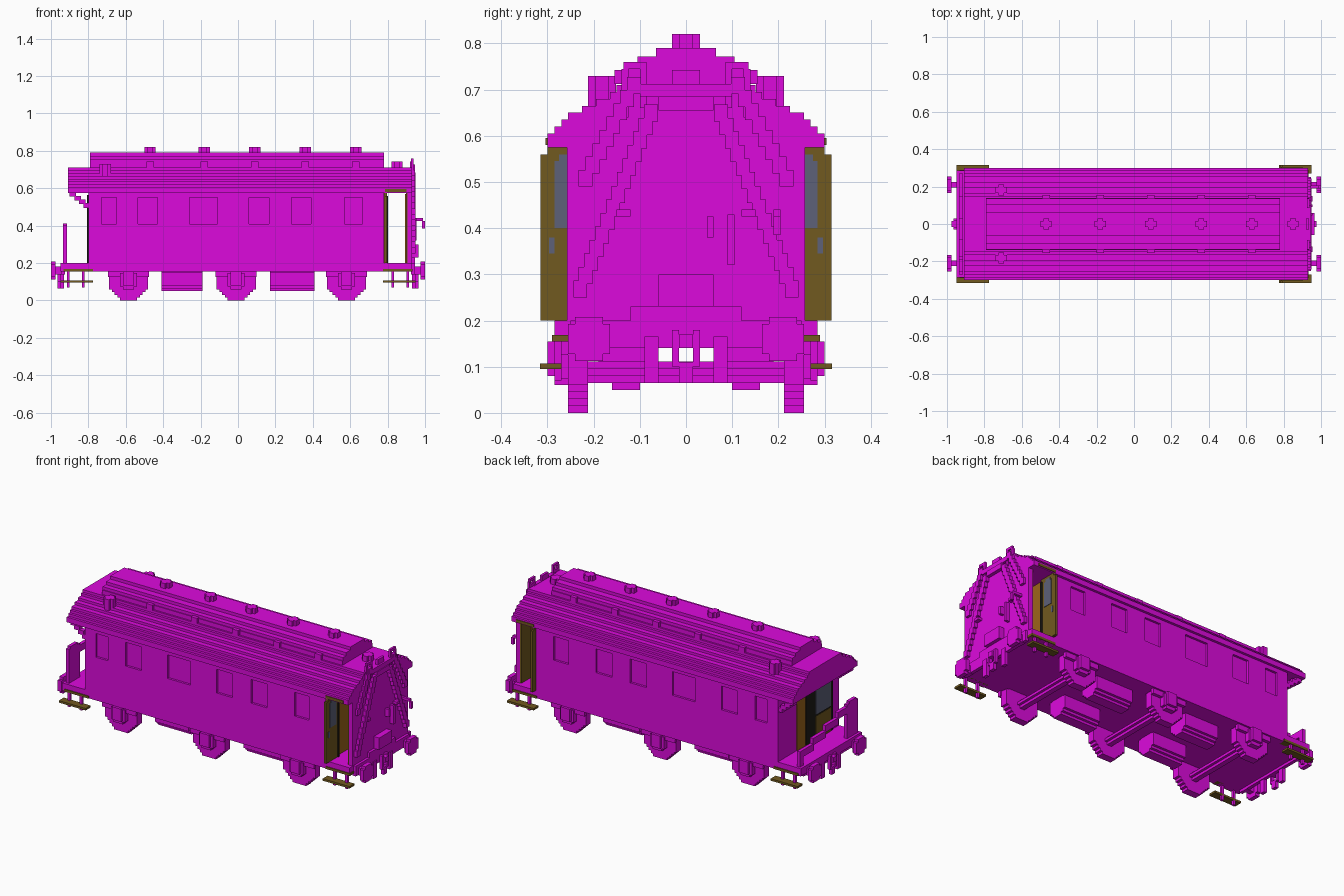
import bpy
import bmesh
import math
from mathutils import Vector

if "Cube" in bpy.data.objects:
    bpy.data.objects.remove(bpy.data.objects["Cube"], do_unlink=True)

VOXEL = 0.015


def make_material(name, red, green, blue):
    material = bpy.data.materials.new(name)
    material.use_nodes = True
    colour = (red, green, blue, 1)
    material.diffuse_color = colour
    material.node_tree.nodes["Principled BSDF"].inputs["Base Color"].default_value = colour
    return material


MAGENTA = make_material("magenta paint", 0.72, 0.003, 0.72)
BROWN = make_material("olive brown wood", 0.165, 0.1, 0.014)
ORANGE = make_material("orange brown wood", 0.34, 0.13, 0.01)
GLASS = make_material("blue grey glass", 0.11, 0.12, 0.19)
DARK = make_material("dark frame", 0.012, 0.01, 0.008)


def build(name, boxes, material=MAGENTA, mirror_x=False, mirror_y=False):
    """Join axis-aligned boxes (x0, x1, y0, y1, z0, z1) into one object."""
    bm = bmesh.new()
    for sx in ((1, -1) if mirror_x else (1,)):
        for sy in ((1, -1) if mirror_y else (1,)):
            for x0, x1, y0, y1, z0, z1 in boxes:
                cube = bmesh.ops.create_cube(bm, size=1)
                size = Vector((x1 - x0, y1 - y0, z1 - z0))
                centre = Vector((sx * (x0 + x1) / 2, sy * (y0 + y1) / 2, (z0 + z1) / 2))
                for vert in cube["verts"]:
                    vert.co = vert.co * size + centre
    mesh = bpy.data.meshes.new(name)
    bm.to_mesh(mesh)
    bm.free()
    mesh.materials.append(material)
    part = bpy.data.objects.new(name, mesh)
    bpy.context.collection.objects.link(part)


def disc_rows(radius):
    """Rows of a blocky disc as (half width, low, high)."""
    rows = max(2, round(2 * radius / VOXEL))
    step = 2 * radius / rows
    for row in range(rows):
        low = -radius + row * step
        middle = low + step / 2
        half = math.sqrt(radius ** 2 - middle ** 2)
        yield max(VOXEL / 2, round(half / VOXEL) * VOXEL), low, low + step


def disc_x(x0, x1, y, z, radius):
    return [(x0, x1, y - half, y + half, z + low, z + high)
            for half, low, high in disc_rows(radius)]


def disc_y(x, y0, y1, z, radius):
    return [(x - half, x + half, y0, y1, z + low, z + high)
            for half, low, high in disc_rows(radius)]


def stair_line(x0, x1, start, end, width=0.03):
    """Blocky sloping bar in the y-z plane."""
    (ya, za), (yb, zb) = start, end
    count = max(2, round(abs(zb - za) / (2 * VOXEL)))
    rise = (zb - za) / count
    boxes = []
    for i in range(count):
        y = ya + (yb - ya) * (i + 0.5) / count
        z = za + rise * i
        boxes.append((x0, x1, y - width / 2, y + width / 2, z, z + rise + VOXEL / 2))
    return boxes


# Saloon body with recessed windows
SILL, HEAD, EAVES, BASE, FLOOR = 0.41, 0.55, 0.6, 0.155, 0.2
BACK, FRONT, SIDE, INNER = -0.8, 0.78, 0.285, 0.272
build("saloon_core", [(BACK, FRONT, -INNER, INNER, BASE, EAVES)])
windows = [(-0.73, -0.65), (-0.535, -0.43), (-0.26, -0.11),
           (0.06, 0.165), (0.285, 0.39), (0.57, 0.665)]
skin = [(BACK, FRONT, INNER, SIDE, BASE, SILL), (BACK, FRONT, INNER, SIDE, HEAD, EAVES)]
edge = BACK
for left, right in windows + [(FRONT, FRONT)]:
    skin.append((edge, left, INNER, SIDE, SILL, HEAD))
    edge = right
build("side_walls", skin, mirror_y=True)

# Entrance vestibule with open sides
build("vestibule_floor", [(FRONT, 0.93, -SIDE, SIDE, BASE, FLOOR)])
build("vestibule_end_wall", [(0.905, 0.93, -0.258, 0.258, BASE, EAVES)])
build("vestibule_lintel", [(FRONT, 0.93, -SIDE, SIDE, 0.585, EAVES)])
build("partition", [(FRONT, 0.786, -0.2, 0.2, FLOOR, 0.585)], ORANGE)
build("vestibule_lining", [(0.897, 0.905, -0.255, 0.255, FLOOR, 0.585)], BROWN)
build("lining_panel", [(0.894, 0.897, -0.17, 0.17, FLOOR, 0.57)], ORANGE)

# Open side doors with glazing
build("side_door", [(0.782, 0.797, 0.2, 0.315, FLOOR, 0.56),
                    (0.782, 0.797, 0.2, 0.3, 0.56, 0.575)], BROWN, mirror_y=True)
build("side_door_glass", [(0.796, 0.8, 0.225, 0.285, 0.4, 0.545),
                          (0.796, 0.8, 0.24, 0.275, 0.545, 0.56),
                          (0.796, 0.8, 0.285, 0.297, 0.345, 0.38)], GLASS, mirror_y=True)
build("side_door_frame", [(0.797, 0.801, 0.195, 0.21, FLOOR, 0.56)], DARK, mirror_y=True)
build("door_head", [(0.785, 0.9, 0.26, 0.304, 0.58, 0.595)], BROWN, mirror_y=True)

# Stepped roof and raised clerestory
half_widths = [0.3, 0.3, 0.285, 0.27, 0.255, 0.225, 0.195, 0.165, 0.15]
build("roof", [(-0.91, 0.93, -half, half, 0.575 + i * VOXEL, 0.575 + (i + 1) * VOXEL)
               for i, half in enumerate(half_widths)])
clerestory = [0.14, 0.14, 0.135, 0.105, 0.065]
build("clerestory", [(-0.79, FRONT, -half, half, 0.7 + i * 0.018, 0.7 + (i + 1) * 0.018)
                     for i, half in enumerate(clerestory)])
vent_spots = [-0.47, -0.18, 0.09, 0.36, 0.63]


def cross(x, y, low, high):
    return [(x - 0.03, x + 0.03, y - VOXEL, y + VOXEL, low, high),
            (x - VOXEL, x + VOXEL, y - 0.03, y + 0.03, low, high)]


vents = [box for x in vent_spots for box in cross(x, 0, 0.78, 0.82)]
build("roof_vents", vents + cross(0.85, 0, 0.7, 0.742))
build("clerestory_lights", [(x - 0.02, x + 0.02, 0.13, 0.155, 0.712, 0.742)
                            for x in vent_spots], mirror_y=True)
build("chimneys", cross(-0.71, 0.182, 0.65, 0.73), mirror_y=True)

# Open end platform, roof brackets and railing
build("platform", [(-0.95, BACK, -SIDE, SIDE, BASE, FLOOR)])
build("roof_brackets", [(-0.9 + i * 0.025, -0.865 + i * 0.025, 0.25, 0.28,
                         0.555 - i * 0.02, 0.58 - i * 0.02) for i in range(4)],
      mirror_y=True)
build("platform_railing", [(-0.935, -0.915, -0.27, -0.17, FLOOR, 0.4),
                           (-0.935, -0.915, -0.255, -0.19, 0.4, 0.412),
                           (-0.935, -0.915, 0.24, 0.27, FLOOR, 0.29)]
      + stair_line(-0.935, -0.915, (0.26, 0.25), (-0.2, 0.38), 0.12))

# End doorway of the saloon, one leaf open
build("end_door_inside", [(-0.803, BACK, 0.03, 0.11, FLOOR, 0.56)], ORANGE)
build("end_door_frame", [(-0.806, BACK, -0.22, 0.03, FLOOR, 0.565)], DARK)
build("end_door", [(-0.808, BACK, -0.2, -0.06, FLOOR, 0.34)], BROWN)
build("end_door_glass", [(-0.808, BACK, -0.2, -0.06, 0.35, 0.55)], GLASS)

# Handrails, ladder rungs and lamp irons on the closed end
rails = stair_line(0.93, 0.95, (0.235, 0.25), (0.07, 0.66))
rails += stair_line(0.925, 0.945, (0.225, 0.49), (0.105, 0.72))
rails += [(0.93, 0.955, 0.12, 0.15, 0.425, 0.44),
          (0.925, 0.938, 0.085, 0.1, 0.66, 0.76),
          (0.925, 0.938, 0.125, 0.14, 0.64, 0.745),
          (0.925, 0.938, 0.085, 0.135, 0.745, 0.76)]
build("end_rails", rails, mirror_y=True)
build("end_header", [(0.93, 0.95, -0.06, 0.06, 0.655, 0.685),
                     (0.92, 0.945, -0.1, 0.1, 0.685, 0.712),
                     (0.92, 0.935, -0.03, 0.03, 0.712, 0.742)])
build("end_handles", [(0.93, 0.955, 0.09, 0.105, 0.32, 0.43),
                      (0.93, 0.955, 0.045, 0.06, 0.38, 0.425)])
build("end_lamp_iron", [(0.93, 0.99, 0.19, 0.205, 0.425, 0.44),
                        (0.985, 1, 0.19, 0.205, 0.385, 0.425)])
build("end_step", [(0.93, 0.945, -0.12, 0.12, FLOOR, 0.23),
                   (0.93, 0.965, -0.06, 0.06, 0.23, 0.3)])

# Buffers, couplings and hoses at both ends
build("buffers", disc_x(0.975, 1, 0.21, 0.16, 0.048)
      + disc_x(0.925, 0.975, 0.21, 0.16, 0.022), mirror_x=True, mirror_y=True)
build("buffer_beams", [(0.925, 0.945, -0.25, 0.25, 0.14, FLOOR)], mirror_x=True)
build("couplings", [(0.93, 0.975, -VOXEL, VOXEL, 0.14, 0.17),
                    (0.945, 0.965, -VOXEL, VOXEL, 0.065, 0.11),
                    (0.945, 0.965, -0.03, -VOXEL, 0.1, 0.18),
                    (0.945, 0.965, VOXEL, 0.03, 0.1, 0.18)], mirror_x=True)
build("brake_hoses", [(0.93, 0.95, 0.06, 0.09, 0.065, 0.165)],
      mirror_x=True, mirror_y=True)

# Wheels, axles and axle boxes
for label, x in (("rear", -0.585), ("middle", -0.01), ("leading", 0.58)):
    build(label + "_wheels", disc_y(x, 0.212, 0.256, 0.105, 0.105), mirror_y=True)
    build(label + "_axle", disc_y(x, -0.22, 0.22, 0.088, 0.023))
    build(label + "_axle_boxes", disc_y(x, 0.25, 0.285, 0.11, 0.05)
          + [(x - 0.03, x + 0.03, 0.28, 0.3, 0.08, BASE),
             (x - 0.11, x + 0.11, 0.255, 0.275, 0.125, BASE)], mirror_y=True)

# Underfloor tanks
for label, start, end in (("rear", -0.41, -0.19), ("leading", 0.17, 0.41)):
    build(label + "_tanks", disc_x(start, end, 0.13, 0.115, 0.065), mirror_y=True)

# Entrance footboards and their hangers
build("footboards", [(0.775, 0.95, 0.27, 0.316, 0.095, 0.107),
                     (0.775, 0.934, 0.252, 0.29, 0.155, 0.169)],
      BROWN, mirror_x=True, mirror_y=True)
build("footboard_hangers", [(x, x + VOXEL, 0.27, 0.285, 0.07, 0.16) for x in (0.82, 0.9)],
      mirror_x=True, mirror_y=True)
